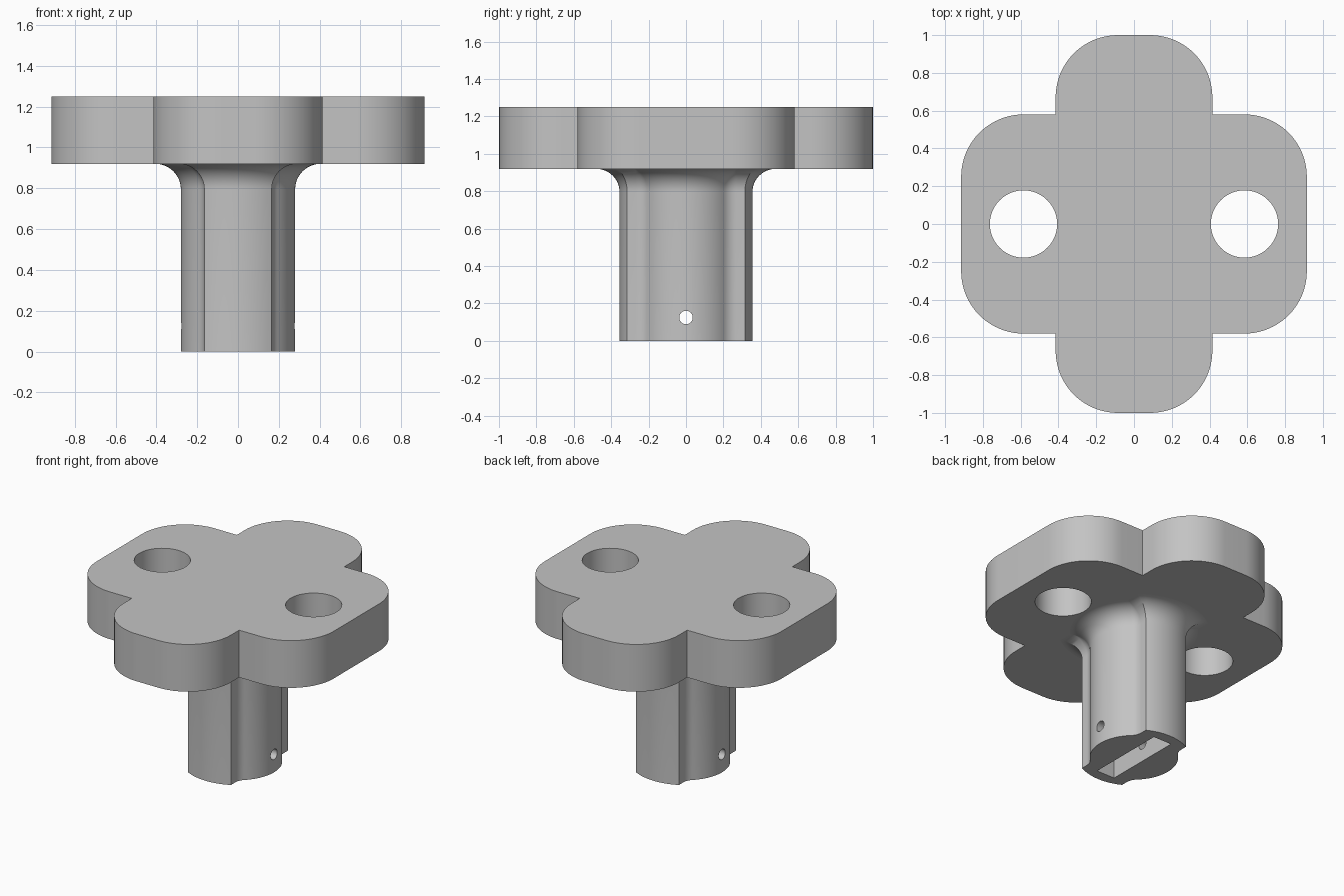
import bpy, bmesh
from math import sin, cos, pi, atan2, sqrt, radians
from mathutils import Matrix

default = bpy.data.objects.get("Cube")
if default:
    bpy.data.objects.remove(default)

grey = bpy.data.materials.new("plain grey")
grey.use_nodes = True
colour = (0.55, 0.55, 0.55, 1)
grey.diffuse_color = colour
grey.node_tree.nodes["Principled BSDF"].inputs["Base Color"].default_value = colour

PLATE_BOTTOM, PLATE_TOP = 0.92, 1.25
FILLET = 0.125


def arc(cx, cy, r, start, end, steps):
    angles = [start + (end - start) * i / steps for i in range(steps + 1)]
    return [(cx + r * cos(t), cy + r * sin(t)) for t in angles]


def mirror_quarter(q):
    """Closed outline from a quarter that runs from the x axis to the y axis."""
    half = q + [(-x, y) for x, y in q[-2::-1]]
    return half + [(x, -y) for x, y in half[-2:0:-1]]


def loft(name, rings):
    """Solid from (outline, height) rings with the same point count."""
    bm = bmesh.new()
    loops = [[bm.verts.new((x, y, z)) for x, y in pts] for pts, z in rings]
    n = len(loops[0])
    for low, high in zip(loops, loops[1:]):
        for i in range(n):
            j = (i + 1) % n
            bm.faces.new((low[i], low[j], high[j], high[i]))
    bm.faces.new(loops[0][::-1])
    bm.faces.new(loops[-1])
    return finish(name, bm)


def finish(name, bm):
    bmesh.ops.recalc_face_normals(bm, faces=bm.faces)
    mesh = bpy.data.meshes.new(name)
    bm.to_mesh(mesh)
    bm.free()
    mesh.materials.append(grey)
    obj = bpy.data.objects.new(name, mesh)
    bpy.context.collection.objects.link(obj)
    return obj


def cylinder(name, r, length, matrix):
    bm = bmesh.new()
    bmesh.ops.create_cone(bm, cap_ends=True, segments=48, radius1=r, radius2=r,
                          depth=length, matrix=matrix)
    return finish(name, bm)


def activate(obj):
    bpy.ops.object.select_all(action='DESELECT')
    obj.select_set(True)
    bpy.context.view_layer.objects.active = obj


def cut(obj, cutter):
    cutter.hide_render = True
    mod = obj.modifiers.new("cut", 'BOOLEAN')
    mod.operation, mod.solver, mod.object = 'DIFFERENCE', 'EXACT', cutter
    activate(obj)
    bpy.ops.object.modifier_apply(modifier=mod.name)
    bpy.data.objects.remove(cutter)


def smooth(obj):
    activate(obj)
    bpy.ops.object.shade_smooth_by_angle(angle=radians(30))


# Cross-shaped plate: two overlapping rounded rectangles
long_x, wide_y, wide_x, long_y, r = 0.915, 0.58, 0.415, 1.0, 0.33
quarter = ([(long_x, 0)] + arc(long_x - r, wide_y - r, r, 0, pi / 2, 20)
           + [(wide_x, wide_y)]
           + arc(wide_x - r, long_y - r, r, 0, pi / 2, 20) + [(0, long_y)])
outline = mirror_quarter(quarter)
plate = loft("top_plate", [(outline, PLATE_BOTTOM), (outline, PLATE_TOP)])
for side in (-1, 1):
    cut(plate, cylinder("bolt_hole_cutter", 0.178, 1,
                        Matrix.Translation((side * 0.585, 0, 1.1))))
smooth(plate)


# Stem: round core with front and back tabs, blended by concave corners
def stem_outline(d):
    core, tab, outer = 0.28 + d, 0.165 + d, 0.355 + d
    blend = max(0.09 - d, 0.004)
    cx = tab + blend
    cy = sqrt((core + blend) ** 2 - cx ** 2)
    t = atan2(cy, cx)
    corner = atan2(sqrt(outer ** 2 - tab ** 2), tab)
    q = arc(0, 0, core, 0, t, 14)
    q += arc(cx, cy, blend, t + pi, pi, 8)[1:]
    q += arc(0, 0, outer, corner, pi / 2, 8)
    return mirror_quarter(q)


rings = [(stem_outline(0), 0)]
for i in range(13):
    t = pi / 2 * i / 12
    rings.append((stem_outline(FILLET * (1 - cos(t))),
                  PLATE_BOTTOM - FILLET * (1 - sin(t))))
rings.append((stem_outline(FILLET), PLATE_BOTTOM + 0.05))
stem = loft("stem", rings)

# Slot in the stem end and cross pin hole
slot = mirror_quarter([(0.07, 0), (0.07, 0.28), (0, 0.28)])
cut(stem, loft("slot_cutter", [(slot, -0.1), (slot, 0.5)]))
cut(stem, cylinder("pin_hole_cutter", 0.036, 1,
                   Matrix.Translation((0, 0, 0.125)) @ Matrix.Rotation(pi / 2, 4, 'Y')))
smooth(stem)
